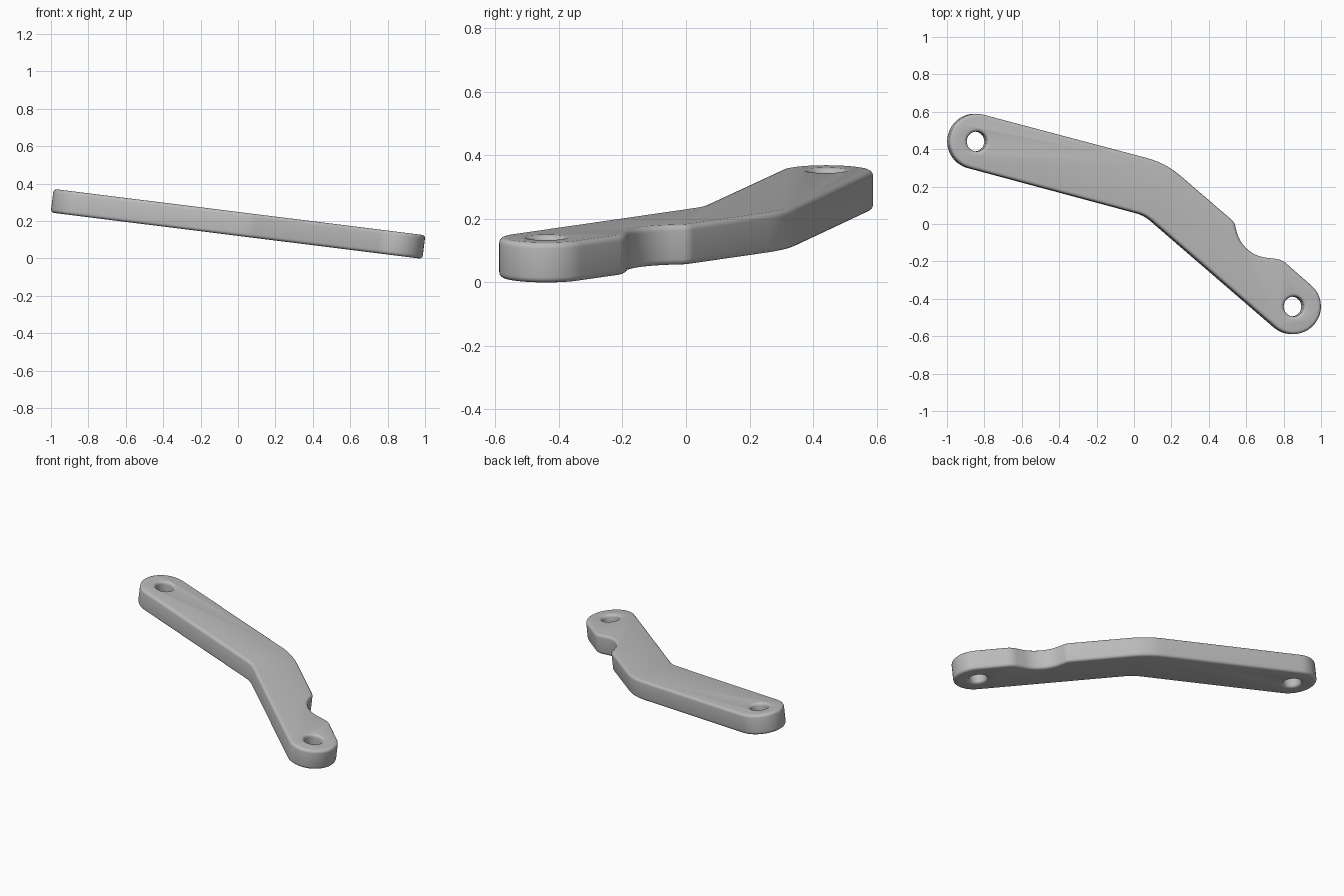
import bpy
import math
from mathutils import Vector, Matrix

cube = bpy.data.objects.get("Cube")
if cube:
    bpy.data.objects.remove(cube)

THICK, ROUND, TILT = 0.127, 0.018, math.radians(7.1)
END_R, HOLE_R = 0.147, 0.053
left_hole, right_hole = Vector((-0.854, 0.441)), Vector((0.854, -0.441))


def end_corners(center, angle):
    """Two corners which, once filleted, make a half-round end facing the angle."""
    d = Vector((math.cos(angle), math.sin(angle))) * END_R
    n = Vector((-d.y, d.x))
    return [(center + d - n, END_R), (center + d + n, END_R)]


def fillet(prev, corner, nxt, radius):
    """Points of the arc that rounds one corner."""
    a, b = (prev - corner).normalized(), (nxt - corner).normalized()
    half = a.angle(b) / 2
    reach = radius / math.tan(half)
    center = corner + (a + b).normalized() * (radius / math.sin(half))
    start = corner + a * reach - center
    turn = start.angle_signed(corner + b * reach - center)
    steps = max(6, round(abs(turn) / math.radians(5)))
    return [center + Matrix.Rotation(-turn * i / steps, 2) @ start
            for i in range(steps + 1)]


def add_loop(curve, points):
    spline = curve.splines.new('POLY')
    spline.points.add(len(points) - 1)
    for sp, p in zip(spline.points, points):
        sp.co = (p.x, p.y, 0, 1)
    spline.use_cyclic_u = True


# Outline, counter-clockwise: left end, inner bend, right end, notch, outer bend
corners = end_corners(left_hole, math.radians(164.9))
corners += [(Vector((0.058, 0.046)), 0.2)]
corners += end_corners(right_hole, math.radians(-40.8))
corners += [(Vector((0.79, -0.19)), 0.1), (Vector((0.578, -0.165)), 0.185),
            (Vector((0.535, 0.01)), 0.06), (Vector((0.165, 0.326)), 0.45)]

outline = []
for i, (p, r) in enumerate(corners):
    for q in fillet(corners[i - 1][0], p, corners[(i + 1) % len(corners)][0], r):
        if not outline or (q - outline[-1]).length > 0.001:
            outline.append(q)

# Plate with rounded rims and two bolt holes
curve = bpy.data.curves.new("link_arm_profile", 'CURVE')
curve.dimensions = '2D'
curve.fill_mode = 'BOTH'
curve.extrude = THICK / 2 - ROUND
curve.bevel_depth = ROUND
curve.bevel_resolution = 3
curve.offset = -ROUND
add_loop(curve, outline)
for c in (left_hole, right_hole):
    add_loop(curve, [c + Matrix.Rotation(math.tau * i / 48, 2) @ Vector((HOLE_R, 0))
                     for i in range(48)])

arm = bpy.data.objects.new("link_arm", curve)
bpy.context.collection.objects.link(arm)
bpy.ops.object.select_all(action='DESELECT')
arm.select_set(True)
bpy.context.view_layer.objects.active = arm
bpy.ops.object.convert(target='MESH')
arm = bpy.context.object

# Weld the caps to the sides, then tilt and set on the ground
bpy.ops.object.mode_set(mode='EDIT')
bpy.ops.mesh.select_all(action='SELECT')
bpy.ops.mesh.remove_doubles(threshold=0.0002)
bpy.ops.mesh.normals_make_consistent(inside=False)
bpy.ops.object.mode_set(mode='OBJECT')
arm.data.transform(Matrix.Rotation(TILT, 4, 'Y'))
low = min(v.co.z for v in arm.data.vertices)
arm.data.transform(Matrix.Translation((0, 0, -low)))
bpy.ops.object.shade_smooth_by_angle(angle=math.radians(30))

# Grey metal
grey = bpy.data.materials.new("grey_metal")
grey.use_nodes = True
color = (0.5, 0.5, 0.5, 1)
grey.diffuse_color = color
grey.node_tree.nodes["Principled BSDF"].inputs["Base Color"].default_value = color
arm.data.materials.clear()
arm.data.materials.append(grey)
